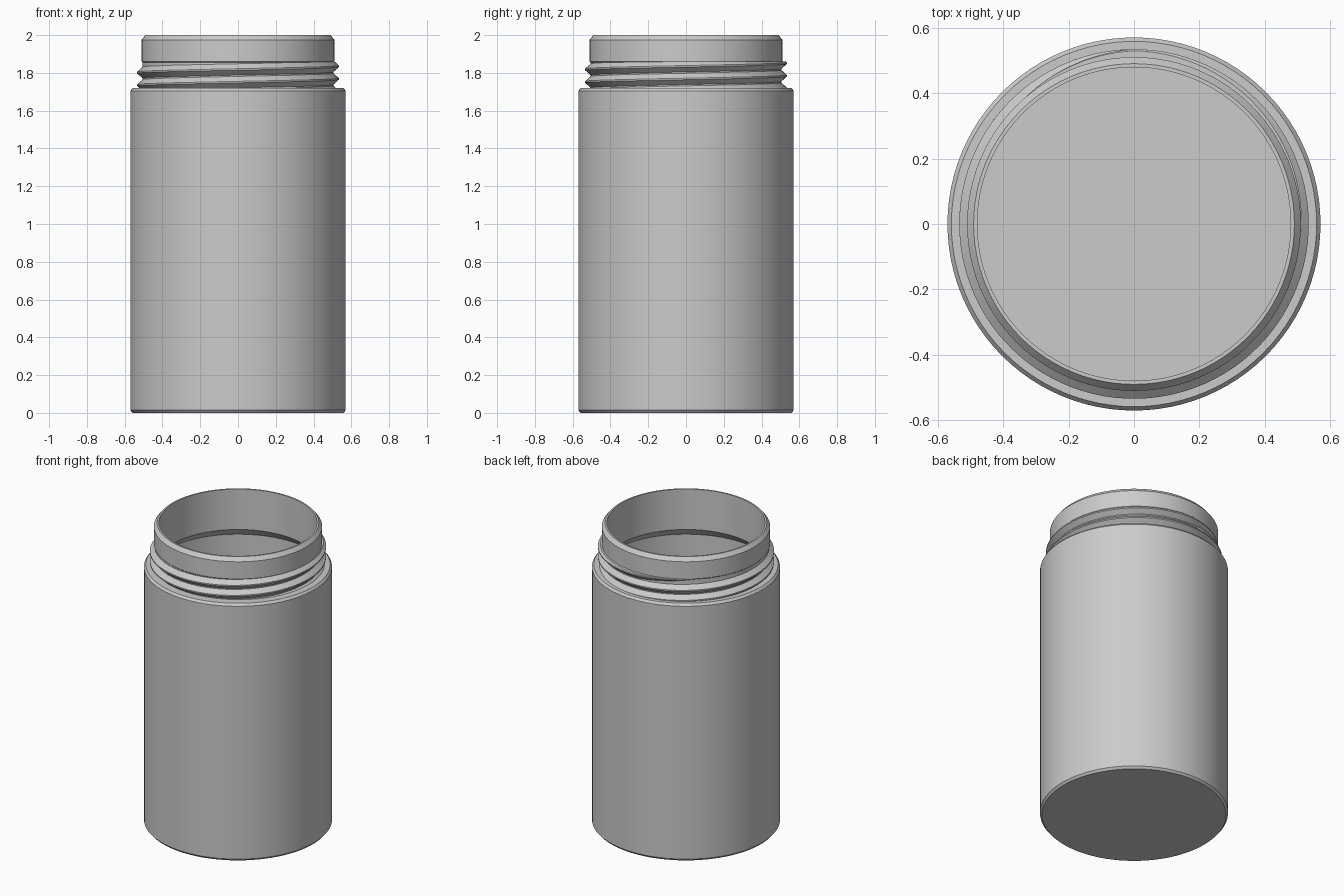
import bpy, bmesh, math

if "Cube" in bpy.data.objects:
    bpy.data.objects.remove(bpy.data.objects["Cube"])

SEG = 96
grey = bpy.data.materials.new("plain_grey")
grey.diffuse_color = (0.6, 0.6, 0.6, 1)
grey.use_nodes = True
grey.node_tree.nodes["Principled BSDF"].inputs["Base Color"].default_value = grey.diffuse_color


def finish(bm, name):
    bmesh.ops.recalc_face_normals(bm, faces=bm.faces)
    me = bpy.data.meshes.new(name)
    bm.to_mesh(me)
    bm.free()
    me.materials.append(grey)
    ob = bpy.data.objects.new(name, me)
    bpy.context.collection.objects.link(ob)
    bpy.ops.object.select_all(action='DESELECT')
    ob.select_set(True)
    bpy.context.view_layer.objects.active = ob
    bpy.ops.object.shade_smooth_by_angle(angle=math.radians(20))
    return ob


def lathe(name, profile):
    """Revolve a profile that starts and ends on the axis."""
    bm = bmesh.new()
    vs = [bm.verts.new((r, 0, z)) for r, z in profile]
    es = [bm.edges.new(p) for p in zip(vs, vs[1:])]
    bmesh.ops.spin(bm, geom=vs + es, cent=(0, 0, 0), axis=(0, 0, 1),
                   angle=2 * math.pi, steps=SEG, use_duplicate=False)
    bmesh.ops.remove_doubles(bm, verts=bm.verts, dist=1e-5)
    return finish(bm, name)


# Hollow jar: outside from the base up, over the rim, then down the inside
lathe("jar_body", [
    (0, 0), (0.558, 0), (0.57, 0.014),
    (0.57, 1.705), (0.558, 1.72),
    (0.505, 1.72), (0.505, 1.855), (0.51, 1.86),
    (0.51, 1.975), (0.49, 2.0), (0.479, 2.0),
    (0.479, 1.73), (0.54, 1.67), (0.54, 0.03), (0, 0.03),
])

# Screw thread: a triangular ridge swept along a rising helix
PITCH, ROOT, CREST = 0.067, 0.502, 0.534
START, END, FADE = -2.3, 0.4, 0.15
steps = round((END - START) * SEG)
bm = bmesh.new()
rings = []
for i in range(steps + 1):
    turn = START + (END - START) * i / steps
    a = turn * 2 * math.pi
    zc = 1.835 + PITCH * turn
    k = max(0.02, min(1, (END - turn) / FADE))
    crest = ROOT + (CREST - ROOT) * k
    h = PITCH * 0.49 * k
    section = [(ROOT, zc - h), (crest, zc - 0.004 * k),
               (crest, zc + 0.004 * k), (ROOT, zc + h)]
    rings.append([bm.verts.new((r * math.cos(a), r * math.sin(a), z))
                  for r, z in section])
for p, q in zip(rings, rings[1:]):
    for j in range(4):
        n = (j + 1) % 4
        bm.faces.new((p[j], p[n], q[n], q[j]))
bm.faces.new(rings[0])
bm.faces.new(rings[-1][::-1])

# Trim the thread level with the shoulder and the collar
for z, direction in ((1.717, 1), (1.86, -1)):
    cut = bmesh.ops.bisect_plane(
        bm, geom=bm.verts[:] + bm.edges[:] + bm.faces[:],
        plane_co=(0, 0, z), plane_no=(0, 0, direction), clear_inner=True)
    edges = [e for e in cut["geom_cut"] if isinstance(e, bmesh.types.BMEdge)]
    bmesh.ops.holes_fill(bm, edges=edges, sides=0)
finish(bm, "screw_thread")
